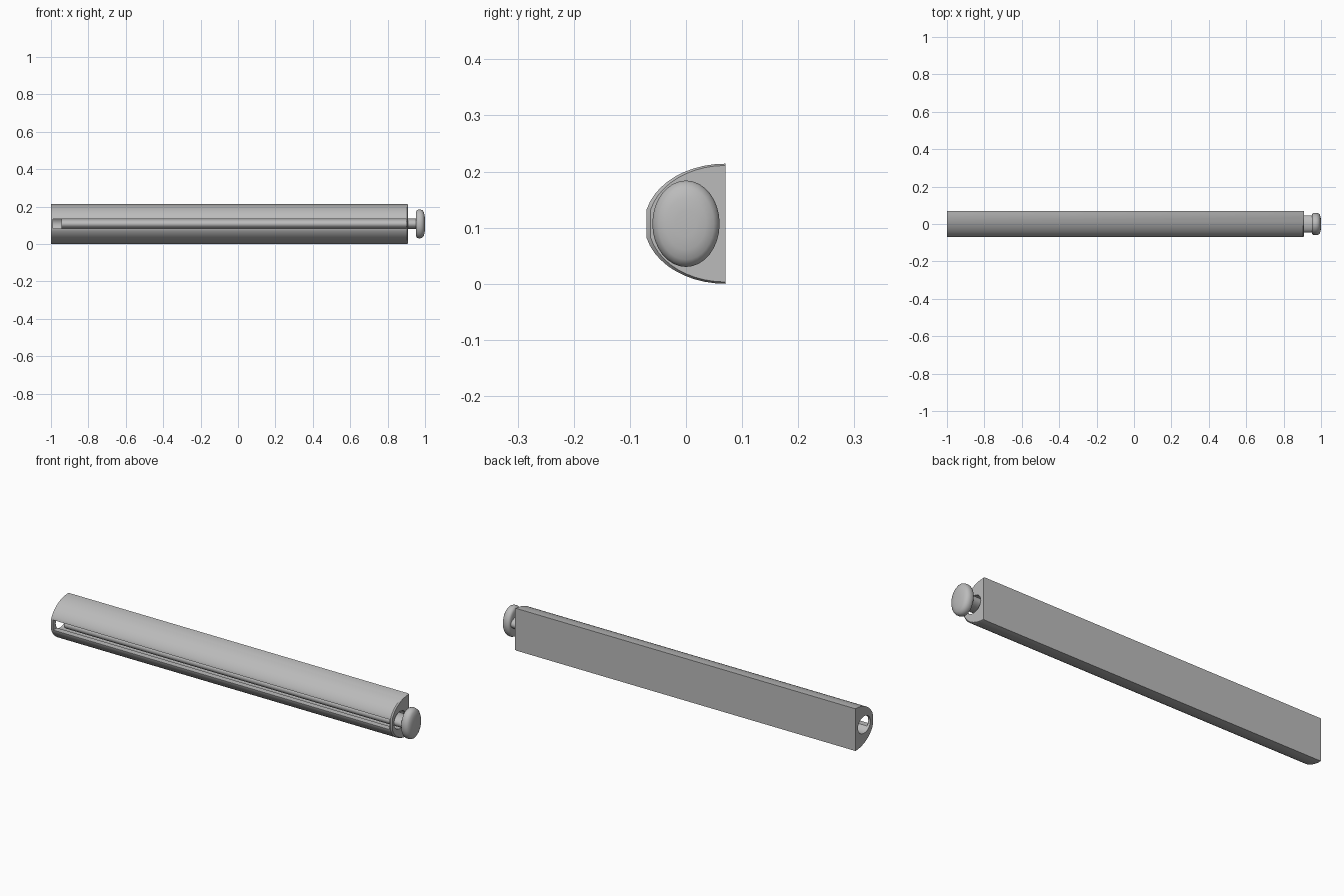
import bpy, bmesh, math

if "Cube" in bpy.data.objects:
    bpy.data.objects.remove(bpy.data.objects["Cube"])

grey = bpy.data.materials.new("light grey")
grey.diffuse_color = (0.5, 0.5, 0.5, 1)
grey.use_nodes = True
grey.node_tree.nodes["Principled BSDF"].inputs["Base Color"].default_value = grey.diffuse_color
ZC = 0.107


def loft(name, rings):
    """Skin closed rings of points and cap both ends."""
    bm = bmesh.new()
    loops = [[bm.verts.new(p) for p in ring] for ring in rings]
    n = len(loops[0])
    for a, b in zip(loops, loops[1:]):
        for i in range(n):
            bm.faces.new((a[i], a[(i + 1) % n], b[(i + 1) % n], b[i]))
    bm.faces.new(loops[0])
    bm.faces.new(loops[-1])
    bmesh.ops.recalc_face_normals(bm, faces=bm.faces)
    mesh = bpy.data.meshes.new(name)
    bm.to_mesh(mesh)
    bm.free()
    mesh.materials.append(grey)
    ob = bpy.data.objects.new(name, mesh)
    bpy.context.collection.objects.link(ob)
    return ob


def ellipse(x, ry, rz, n=32):
    return [(x, ry * math.cos(2 * math.pi * i / n), ZC + rz * math.sin(2 * math.pi * i / n))
            for i in range(n)]


def box_ring(x, y0, y1, h):
    return [(x, y0, ZC - h), (x, y1, ZC - h), (x, y1, ZC + h), (x, y0, ZC + h)]


def d_ring(x, sy=1.0, sz=1.0):
    """D section: flat back, curved front with a narrow flat at the slot."""
    a0, steps = 14, 10
    up = [math.radians(a0 + (90 - a0) * i / steps) for i in range(steps + 1)]
    angles = [-a for a in reversed(up)] + up
    return [(x, 0.07 - 0.1443 * sy * math.cos(a), ZC + 0.107 * sz * math.sin(a)) for a in angles]


def smooth(ob, angle=30):
    bpy.ops.object.select_all(action='DESELECT')
    ob.select_set(True)
    bpy.context.view_layer.objects.active = ob
    bpy.ops.object.shade_smooth_by_angle(angle=math.radians(angle))


# Housing with a chamfered right end
housing = loft("housing", [d_ring(-1), d_ring(0.904), d_ring(0.91, 0.95, 0.97)])

# Bore through the housing and long slot in its front
cutters = [loft("bore_cutter", [ellipse(-1.1, 0.05, 0.043), ellipse(1.0, 0.05, 0.043)]),
           loft("slot_cutter", [box_ring(-0.988, -0.12, -0.01, 0.0255),
                                box_ring(0.9, -0.12, -0.01, 0.0255)])]
bpy.context.view_layer.objects.active = housing
for c in cutters:
    mod = housing.modifiers.new(c.name, 'BOOLEAN')
    mod.operation = 'DIFFERENCE'
    mod.solver = 'EXACT'
    mod.object = c
    bpy.ops.object.modifier_apply(modifier=mod.name)
    bpy.data.objects.remove(c)
smooth(housing)

# Sliding rod inside the bore
rod = loft("rod", [ellipse(-0.945, 0.046, 0.028), ellipse(0.955, 0.046, 0.028)])
smooth(rod)

# Rounded knob on the end of the rod
profile = [(0.951, 0.6), (0.952, 0.85), (0.956, 0.95), (0.965, 1), (0.976, 1),
           (0.986, 0.95), (0.993, 0.83), (0.998, 0.6), (1.0, 0.3)]
knob = loft("knob", [ellipse(x, 0.06 * r, 0.077 * r) for x, r in profile])
smooth(knob, 50)
